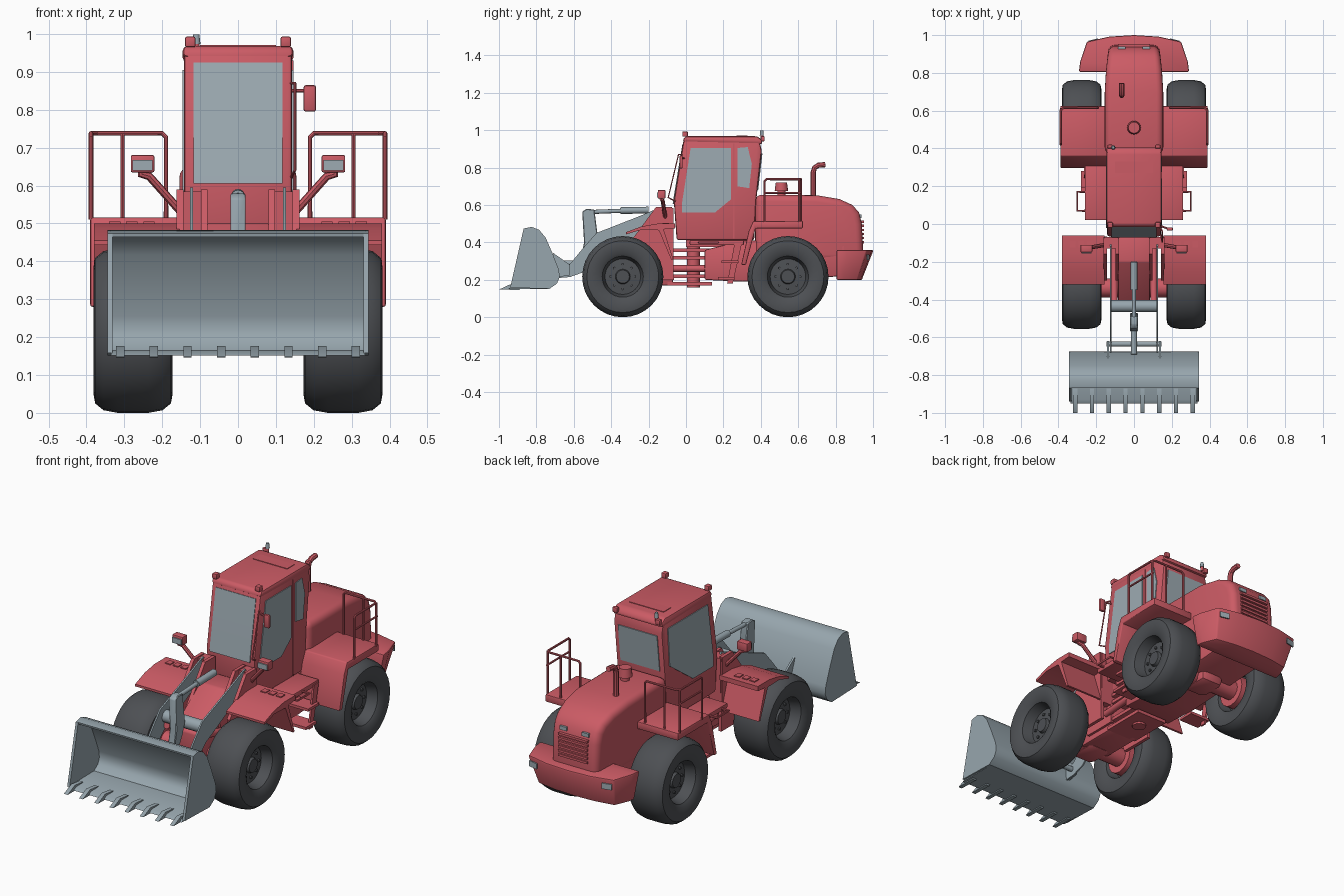
import bpy, bmesh, math
from mathutils import Vector, Matrix


def material(name, rgb):
    m = bpy.data.materials.new(name)
    m.diffuse_color = (*rgb, 1)
    return m


RED = material("red paint", (0.60, 0.105, 0.13))
STEEL = material("grey steel", (0.31, 0.38, 0.42))
GLASS = material("window grey", (0.34, 0.41, 0.45))
TYRE = material("dark rubber", (0.075, 0.08, 0.088))


def finish(name, bm, mat, bevel=0, segs=2):
    bmesh.ops.remove_doubles(bm, verts=bm.verts, dist=1e-5)
    bmesh.ops.recalc_face_normals(bm, faces=bm.faces)
    if bevel:
        edges = [e for e in bm.edges if e.is_manifold and e.calc_face_angle(0) > 0.5]
        bmesh.ops.bevel(bm, geom=edges, offset=bevel, segments=segs, profile=0.5,
                        affect='EDGES', clamp_overlap=True)
    for f in bm.faces:
        f.smooth = True
    for e in bm.edges:
        e.smooth = e.is_manifold and e.calc_face_angle(0) < 0.6
    me = bpy.data.meshes.new(name)
    bm.to_mesh(me)
    bm.free()
    me.materials.append(mat)
    ob = bpy.data.objects.new(name, me)
    bpy.context.collection.objects.link(ob)
    return ob


def prism(name, pts, a, b, mat, bevel=0, segs=2, axis='x'):
    """Extrude a (y,z) profile along x, or an (x,y) outline along z."""
    bm = bmesh.new()
    put = (lambda p, t: (t, p[0], p[1])) if axis == 'x' else (lambda p, t: (p[0], p[1], t))
    lo = [bm.verts.new(put(p, a)) for p in pts]
    hi = [bm.verts.new(put(p, b)) for p in pts]
    bm.faces.new(lo)
    bm.faces.new(hi)
    n = len(pts)
    for i in range(n):
        j = (i + 1) % n
        bm.faces.new((lo[i], lo[j], hi[j], hi[i]))
    return finish(name, bm, mat, bevel, segs)


def box(name, x0, x1, y0, y1, z0, z1, mat, bevel=0):
    return prism(name, [(y0, z0), (y1, z0), (y1, z1), (y0, z1)], x0, x1, mat, bevel)


def rod(name, p, q, r, mat, r2=None, n=16):
    p, q = Vector(p), Vector(q)
    d = q - p
    bm = bmesh.new()
    bmesh.ops.create_cone(bm, cap_ends=True, segments=n, radius1=r, radius2=r if r2 is None else r2,
                          depth=d.length, matrix=Matrix.Translation((p + q) / 2)
                          @ d.to_track_quat('Z', 'Y').to_matrix().to_4x4())
    return finish(name, bm, mat)


def tube(name, pts, r, mat):
    cu = bpy.data.curves.new(name, 'CURVE')
    cu.dimensions = '3D'
    cu.bevel_depth, cu.bevel_resolution, cu.use_fill_caps = r, 2, True
    sp = cu.splines.new('POLY')
    sp.points.add(len(pts) - 1)
    for s, p in zip(sp.points, pts):
        s.co = (*p, 1)
    tmp = bpy.data.objects.new(name, cu)
    bpy.context.collection.objects.link(tmp)
    me = bpy.data.meshes.new_from_object(tmp.evaluated_get(bpy.context.evaluated_depsgraph_get()))
    bpy.data.objects.remove(tmp)
    bm = bmesh.new()
    bm.from_mesh(me)
    return finish(name, bm, mat)


def wheel(name, s, y):
    half = [(0.0, 0.05), (0.035, 0.05), (0.04, 0.035), (0.095, 0.03), (0.11, 0.085),
            (0.125, 0.095), (0.17, 0.104), (0.192, 0.1), (0.21, 0.078), (0.217, 0.04)]
    prof = half + [(r, -x) for r, x in reversed(half)]
    bm = bmesh.new()
    vs = [bm.verts.new((s * (0.277 + x), y, 0.217 + r)) for r, x in prof]
    es = [bm.edges.new(e) for e in zip(vs, vs[1:])]
    bmesh.ops.spin(bm, geom=vs + es, cent=(0, y, 0.217), axis=(1, 0, 0),
                   angle=2 * math.pi, steps=32, use_duplicate=False)
    finish(name, bm, TYRE)
    for k in range(8):  # wheel bolts
        a = k * math.pi / 4
        c = (y + 0.065 * math.cos(a), 0.217 + 0.065 * math.sin(a))
        rod("wheel_bolt", (s * 0.305, *c), (s * 0.318, *c), 0.008, TYRE, n=6)


# Wheels and axles
for y, part in ((-0.338, "front"), (0.545, "rear")):
    rod(part + "_axle", (-0.2, y, 0.217), (0.2, y, 0.217), 0.05, RED)
    box(part + "_differential", -0.07, 0.07, y - 0.08, y + 0.08, 0.16, 0.3, RED, 0.03)
    for s in (-1, 1):
        wheel(part + "_wheel", s, y)
        rod(part + "_hub", (s * 0.185, y, 0.217), (s * 0.25, y, 0.217), 0.085, RED)

# Frames and articulated joint
prism("front_frame", [(-0.42, 0.2), (-0.42, 0.34), (-0.2, 0.5), (-0.07, 0.5), (-0.07, 0.17), (-0.3, 0.17)],
      -0.085, 0.085, RED, 0.008)
prism("rear_frame", [(0.1, 0.2), (0.1, 0.36), (0.3, 0.41), (0.85, 0.41), (0.85, 0.22), (0.3, 0.19)],
      -0.14, 0.14, RED, 0.008)
for z in (0.17, 0.21, 0.31, 0.35):
    box("hinge_plate", -0.09, 0.09, -0.1, 0.14, z, z + 0.018, RED)
rod("hinge_pin", (0, 0.04, 0.16), (0, 0.04, 0.38), 0.035, RED)
box("floor_support", -0.12, 0.12, 0.0, 0.35, 0.375, 0.415, RED)

# Loader towers and arms
arm = [(-0.09, 0.565), (-0.12, 0.595), (-0.25, 0.54), (-0.48, 0.45), (-0.55, 0.37), (-0.62, 0.285), (-0.68, 0.27),
       (-0.68, 0.21), (-0.62, 0.215), (-0.55, 0.24), (-0.45, 0.33), (-0.25, 0.43), (-0.1, 0.51)]
tower = [(-0.3, 0.4), (-0.16, 0.59), (-0.075, 0.59), (-0.065, 0.2), (-0.25, 0.2)]
for s in (-1, 1):
    prism("loader_arm", arm, s * 0.119, s * 0.127, STEEL)
    for a, b in ((0.08, 0.098), (0.144, 0.162)):
        prism("tower_plate", tower, s * a, s * b, RED)
    box("tower_back", s * 0.085, s * 0.155, -0.13, -0.068, 0.3, 0.584, RED)
    rod("lift_cylinder", (s * 0.105, -0.1, 0.28), (s * 0.105, -0.45, 0.36), 0.018, RED)
    rod("steering_cylinder", (s * 0.1, -0.1, 0.26), (s * 0.12, 0.16, 0.26), 0.018, RED)
rod("arm_cross_tube", (-0.123, -0.435, 0.40), (0.123, -0.435, 0.40), 0.032, STEEL)
rod("bucket_pin", (-0.145, -0.635, 0.255), (0.145, -0.635, 0.255), 0.014, STEEL)
prism("tilt_lever", [(-0.555, 0.565), (-0.53, 0.58), (-0.49, 0.575), (-0.47, 0.42), (-0.49, 0.36),
                     (-0.54, 0.27), (-0.57, 0.28), (-0.545, 0.4)], -0.02, 0.02, STEEL, 0.004, 1)
rod("tilt_rod", (0, -0.52, 0.562), (0, -0.33, 0.57), 0.011, STEEL)
rod("tilt_cylinder", (0, -0.35, 0.57), (0, -0.2, 0.573), 0.018, STEEL)
rod("tilt_link", (0, -0.555, 0.285), (0, -0.69, 0.29), 0.016, STEEL)

# Bucket
shell = [(-0.95, 0.152), (-0.73, 0.152), (-0.69, 0.18), (-0.675, 0.215), (-0.68, 0.255), (-0.713, 0.34),
         (-0.75, 0.425), (-0.785, 0.467), (-0.825, 0.483), (-0.868, 0.474)]
inner = [(-0.866, 0.464), (-0.825, 0.47), (-0.793, 0.455), (-0.762, 0.417), (-0.726, 0.335), (-0.694, 0.255),
         (-0.69, 0.22), (-0.702, 0.19), (-0.735, 0.166), (-0.93, 0.164)]
prism("bucket_shell", shell + inner, -0.335, 0.335, STEEL)
side = shell[1:] + [(-0.94, 0.158)]
for s in (-1, 1):
    prism("bucket_side", side, s * 0.331, s * 0.345, STEEL)
    prism("bucket_bracket", [(-0.712, 0.345), (-0.62, 0.28), (-0.62, 0.225), (-0.68, 0.215)],
          s * 0.132, s * 0.142, STEEL)
for i in range(8):
    x = -0.311 + i * 0.622 / 7
    prism("bucket_tooth", [(-1.0, 0.148), (-0.89, 0.146), (-0.87, 0.168), (-0.94, 0.176)], x - 0.011, x + 0.011, STEEL)

# Cab body and roof
prism("cab", [(-0.05, 0.412), (-0.065, 0.62), (-0.012, 0.955), (0.39, 0.955), (0.405, 0.89), (0.375, 0.62),
              (0.365, 0.412)], -0.143, 0.143, RED, 0.012)
prism("cab_roof", [(-0.02, 0.94), (-0.005, 0.968), (0.38, 0.968), (0.405, 0.95), (0.41, 0.925), (0.0, 0.935)],
      -0.146, 0.146, RED, 0.012)
box("roof_hatch", -0.1, 0.1, 0.27, 0.33, 0.966, 0.971, RED)

# Windows
prism("windscreen", [(-0.0712, 0.605), (-0.0655, 0.645), (-0.0195, 0.925), (-0.0125, 0.925), (-0.06, 0.64),
                     (-0.06, 0.605)], -0.118, 0.118, GLASS)
prism("rear_window", [(0.386, 0.68), (0.4085, 0.875), (0.4015, 0.875), (0.379, 0.68)], -0.115, 0.115, GLASS)
prism("door_window", [(0.025, 0.905), (0.24, 0.905), (0.24, 0.63), (0.155, 0.56), (-0.022, 0.56), (-0.02, 0.62)],
      0.141, 0.147, GLASS)
prism("quarter_window", [(0.275, 0.905), (0.33, 0.91), (0.352, 0.82), (0.338, 0.69), (0.275, 0.7)],
      0.141, 0.147, GLASS)
prism("left_window", [(0.36, 0.905), (0.025, 0.905), (-0.02, 0.62), (-0.022, 0.56), (0.15, 0.56), (0.345, 0.7)],
      -0.147, -0.141, GLASS)
box("door_seam", 0.14, 0.146, 0.252, 0.26, 0.42, 0.93, RED)

# Hood, tapered toward the rear
hood = prism("engine_hood", [(0.37, 0.39), (0.37, 0.655), (0.7, 0.652), (0.82, 0.632), (0.89, 0.6), (0.925, 0.56),
                             (0.94, 0.5), (0.95, 0.3), (0.37, 0.3)], -0.155, 0.155, RED, 0.035, 4)
for v in hood.data.vertices:
    if v.co.y > 0.75:
        v.co.x *= 1 - 0.7 * (v.co.y - 0.75)
for i in range(6):
    box("grille_slat", -0.085, 0.085, 0.935, 0.952, 0.395 + i * 0.022, 0.407 + i * 0.022, RED)
rod("air_intake_stem", (0, 0.51, 0.64), (0, 0.51, 0.68), 0.022, RED)
rod("air_intake_cap", (0, 0.51, 0.675), (0, 0.51, 0.72), 0.036, RED, 0.03)
tube("exhaust_pipe", [(-0.065, 0.68, 0.63), (-0.065, 0.68, 0.775), (-0.065, 0.688, 0.8), (-0.065, 0.708, 0.813),
                      (-0.065, 0.745, 0.816)], 0.014, RED)

# Counterweight with chamfered lower rear edge
cw = prism("counterweight", [(-0.292, 0.805), (-0.285, 0.86), (-0.25, 0.965), (-0.13, 0.992), (0.0, 1.0),
                             (0.13, 0.992), (0.25, 0.965), (0.285, 0.86), (0.292, 0.805)], 0.2, 0.36, RED, 0.008, axis='z')
for v in cw.data.vertices:
    if v.co.z < 0.25:
        v.co.y -= 0.3 * max(0, v.co.y - 0.81)
        v.co.x *= 0.9

for s in (-1, 1):
    prism("tail_lamp", [(s * 0.19, 0.976), (s * 0.24, 0.964), (s * 0.242, 0.97), (s * 0.192, 0.982)],
          0.305, 0.335, GLASS, axis='z')
    box("hood_lamp", s * 0.045, s * 0.085, 0.92, 0.939, 0.53, 0.55, GLASS)
    # Rear fender with front skirt
    prism("rear_fender", [(0.625, 0.515), (0.36, 0.515), (0.335, 0.46), (0.295, 0.28), (0.32, 0.28),
                          (0.372, 0.475), (0.625, 0.475)], s * 0.14, s * 0.39, RED, 0.006)
    # Safety rail around the rear platform, rounded at the corners
    tube("guard_rail", [(s * 0.388, 0.42, 0.51), (s * 0.388, 0.42, 0.728), (s * 0.388, 0.43, 0.738),
                        (s * 0.388, 0.6, 0.738), (s * 0.373, 0.615, 0.738), (s * 0.2, 0.615, 0.738),
                        (s * 0.19, 0.615, 0.728), (s * 0.19, 0.615, 0.51)], 0.006, RED)
    tube("guard_rail_post", [(s * 0.388, 0.605, 0.51), (s * 0.388, 0.605, 0.738)], 0.006, RED)
    tube("guard_rail_middle_post", [(s * 0.305, 0.615, 0.51), (s * 0.305, 0.615, 0.738)], 0.005, RED)
    tube("guard_rail_bar", [(s * 0.388, 0.42, 0.665), (s * 0.388, 0.615, 0.665)], 0.005, RED)
    # Front fender
    prism("front_fender", [(-0.32, 0.455), (-0.24, 0.485), (-0.155, 0.5), (-0.06, 0.5), (-0.06, 0.475), (-0.12, 0.47),
                           (-0.068, 0.31), (-0.08, 0.31), (-0.145, 0.465), (-0.24, 0.467), (-0.32, 0.443)],
          s * 0.155, s * 0.38, RED)
    for i in range(3):
        x = 0.22 + i * 0.045
        box("fender_tread", s * x, s * (x + 0.03), -0.125, -0.09, 0.499, 0.505, RED)
    # Cab platform and steps
    box("side_platform", s * 0.12, s * 0.26, 0.02, 0.31, 0.385, 0.412, RED, 0.006)
    for z, y in ((0.2, 0.17), (0.29, 0.19)):
        box("ladder_step", s * 0.16, s * 0.28, y, y + 0.09, z, z + 0.014, RED)
    prism("ladder_side", [(0.26, 0.4), (0.3, 0.4), (0.25, 0.18), (0.22, 0.18)], s * 0.255, s * 0.265, RED)
    tube("side_handle", [(s * 0.25, 0.07, 0.4), (s * 0.3, 0.07, 0.4), (s * 0.3, 0.17, 0.4), (s * 0.25, 0.17, 0.4)],
         0.006, RED)
    # Headlamps on stalks
    tube("headlamp_stalk", [(s * 0.15, -0.11, 0.53), (s * 0.235, -0.125, 0.625), (s * 0.255, -0.13, 0.63),
                            (s * 0.255, -0.13, 0.65)], 0.011, RED)
    box("headlamp_housing", s * 0.221, s * 0.283, -0.15, -0.11, 0.635, 0.68, RED, 0.004)
    box("headlamp_lens", s * 0.225, s * 0.279, -0.156, -0.149, 0.64, 0.668, GLASS)
    # Roof work lamps
    box("roof_lamp", s * 0.112, s * 0.14, -0.02, 0.01, 0.965, 0.993, RED, 0.005)
    box("rear_roof_lamp", s * 0.112, s * 0.14, 0.4, 0.42, 0.94, 0.968, RED, 0.005)

# Beacon and mirror
rod("beacon_base", (-0.11, 0.405, 0.95), (-0.11, 0.405, 0.975), 0.008, RED)
rod("beacon", (-0.11, 0.405, 0.973), (-0.11, 0.405, 0.999), 0.011, STEEL, 0.008)
box("mirror", 0.173, 0.206, -0.035, -0.018, 0.795, 0.865, RED, 0.006)
tube("mirror_arm", [(0.14, -0.01, 0.85), (0.18, -0.025, 0.85)], 0.005, RED)
tube("grab_rail", [(0.14, -0.055, 0.62), (0.15, -0.095, 0.64), (0.15, -0.04, 0.87), (0.14, -0.02, 0.87)], 0.004, RED)
